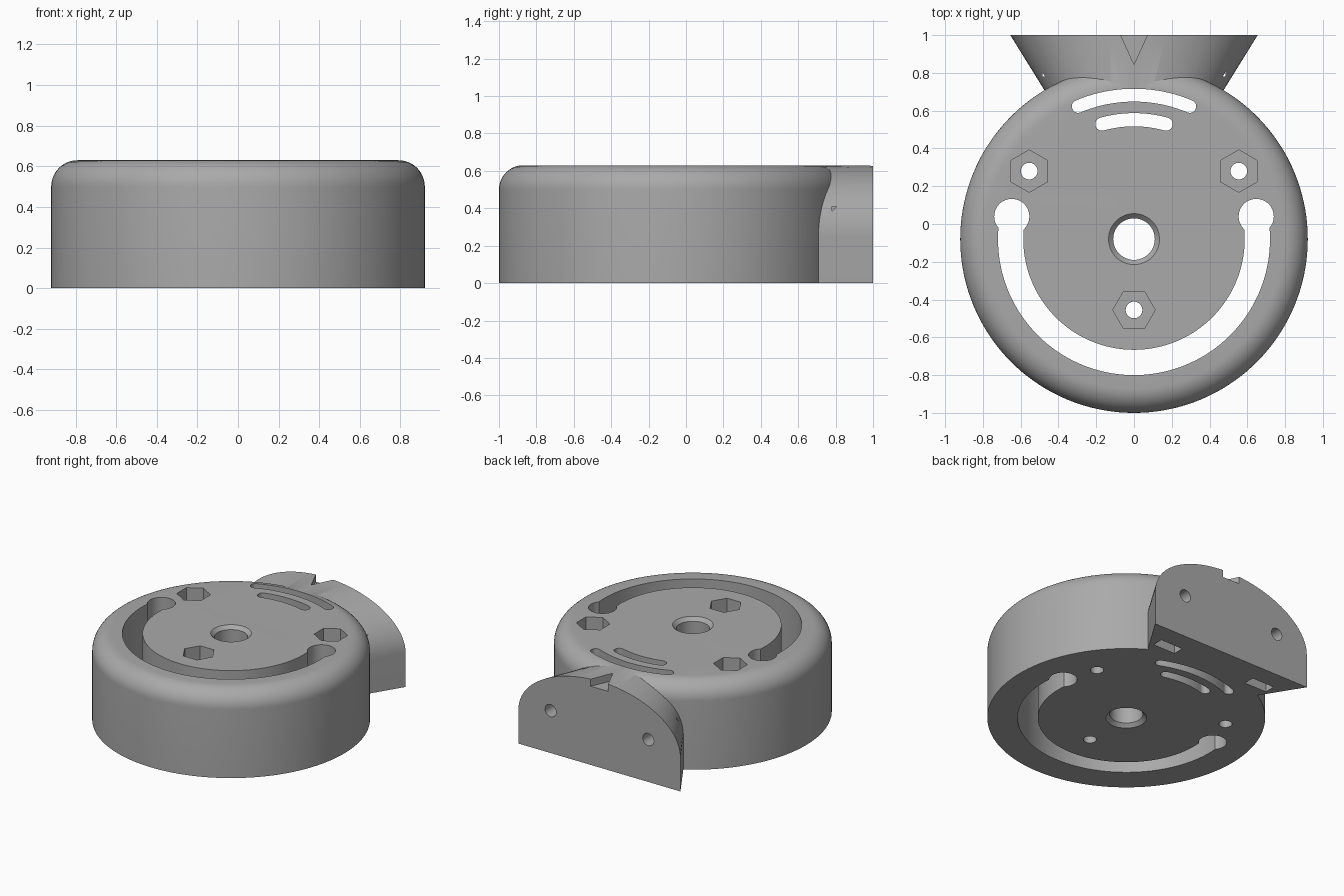
import bpy, bmesh
from math import sin, cos, pi, radians
from mathutils import Matrix

if "Cube" in bpy.data.objects:
    bpy.data.objects.remove(bpy.data.objects["Cube"])

CY, R, H, FILLET = -0.08, 0.92, 0.63, 0.13

grey = bpy.data.materials.new("plain_grey")
grey.use_nodes = True
grey.diffuse_color = (0.4, 0.4, 0.4, 1)
grey.node_tree.nodes["Principled BSDF"].inputs["Base Color"].default_value = (0.4, 0.4, 0.4, 1)


def loft(name, rings):
    """Closed solid skinned through rings of equal point count."""
    bm = bmesh.new()
    loops = [[bm.verts.new(p) for p in ring] for ring in rings]
    n = len(loops[0])
    for a, b in zip(loops, loops[1:]):
        for i in range(n):
            bm.faces.new((a[i], a[(i + 1) % n], b[(i + 1) % n], b[i]))
    bm.faces.new(loops[0][::-1])
    bm.faces.new(loops[-1])
    bmesh.ops.recalc_face_normals(bm, faces=bm.faces)
    mesh = bpy.data.meshes.new(name)
    bm.to_mesh(mesh)
    bm.free()
    ob = bpy.data.objects.new(name, mesh)
    mesh.materials.append(grey)
    bpy.context.scene.collection.objects.link(ob)
    return ob


def circle(x, y, z, r, n=48, start=0):
    return [(x + r * cos(start + 2 * pi * i / n), y + r * sin(start + 2 * pi * i / n), z)
            for i in range(n)]


def prism(name, outline, z0, z1):
    return loft(name, [[(x, y, z) for x, y in outline] for z in (z0, z1)])


def arc_slot(name, r, w, a0, a1, n=64):
    """Round-ended slot following an arc about the disc axis, angles in degrees."""
    a0, a1 = radians(a0), radians(a1)
    angles = [a0 + (a1 - a0) * i / n for i in range(n + 1)]
    pts = [((r + w) * cos(a), (r + w) * sin(a)) for a in angles]
    for k in range(1, 12):
        t = a1 + pi * k / 12
        pts.append((r * cos(a1) + w * cos(t), r * sin(a1) + w * sin(t)))
    pts += [((r - w) * cos(a), (r - w) * sin(a)) for a in reversed(angles)]
    for k in range(1, 12):
        t = a0 + pi + pi * k / 12
        pts.append((r * cos(a0) + w * cos(t), r * sin(a0) + w * sin(t)))
    return prism(name, [(x, y + CY) for x, y in pts], -0.1, H + 0.1)


def drill(name, x, y, r, z0=-0.1, z1=H + 0.1, n=48, start=0):
    return loft(name, [circle(x, y, z, r, n, start) for z in (z0, z1)])


def combine(target, tool, operation):
    mod = target.modifiers.new(operation.lower(), "BOOLEAN")
    mod.operation, mod.object, mod.solver = operation, tool, "EXACT"
    bpy.ops.object.select_all(action="DESELECT")
    bpy.context.view_layer.objects.active = target
    target.select_set(True)
    bpy.ops.object.modifier_apply(modifier=mod.name)
    bpy.data.objects.remove(tool)


# Disc with a rounded upper rim
profile = [(R, 0)]
for i in range(13):
    t = pi / 2 * i / 12
    profile.append((R - FILLET + FILLET * cos(t), H - FILLET + FILLET * sin(t)))
body = loft("disc_body", [circle(0, CY, z, r, 144) for r, z in profile])


# Flared arch mount at the back
def arch(y, shoulder=0.25, n=48):
    half = 0.655 - 0.62 * (1 - y)
    ring = [(half, y, 0)]
    for i in range(n + 1):
        t = pi * i / n
        ring.append((half * cos(t), y, shoulder + (H - 0.0005 - shoulder) * sin(t)))
    return ring + [(-half, y, 0)]


combine(body, loft("arch_mount", [arch(0.55), arch(1.0)]), "UNION")

cutters = []
# Central bore, chamfered at both ends
bore = [(0.16, -0.025), (0.11, 0.025), (0.11, H - 0.025), (0.16, H + 0.025)]
cutters.append(loft("bore", [circle(0, CY, z, r, 64) for r, z in bore]))

# Long adjusting slot with keyhole ends, and two short slots at the back
cutters.append(arc_slot("adjusting_slot", 0.653, 0.067, 170, 370, 96))
for side in (-1, 1):
    cutters.append(drill("keyhole", side * 0.647, 0.04, 0.093))
cutters.append(arc_slot("outer_slot", 0.762, 0.034, 67.2, 112.8))
cutters.append(arc_slot("inner_slot", 0.632, 0.035, 74.4, 105.6))

# Screw holes with hexagonal pockets
for x, y, turn in ((-0.555, 0.28, pi / 6), (0.555, 0.28, pi / 6), (0, -0.455, 0)):
    cutters.append(drill("hex_pocket", x, y, 0.112, 0.3, H + 0.1, 6, turn))
    cutters.append(drill("screw_hole", x, y, 0.044))

# Mount bolt holes, each crossing a nut slot open underneath
for side in (-1, 1):
    x = side * 0.395
    bolt = drill("bolt_hole", 0, 0, 0.045, -0.25, 0.1, 32)
    bolt.data.transform(Matrix.Translation((x, 1, 0.31)) @ Matrix.Rotation(-pi / 2, 4, "X"))
    cutters.append(bolt)
    box = [(x + a * 0.09, 0.82 + b * 0.04) for a, b in ((-1, -1), (1, -1), (1, 1), (-1, 1))]
    cutters.append(prism("nut_slot", box, -0.1, 0.41))

# Pointer notch on top of the mount
cutters.append(prism("pointer_notch", [(0, 0.845), (0.093, 1.05), (-0.093, 1.05)], H - 0.055, H + 0.1))

for cutter in cutters:
    combine(body, cutter, "DIFFERENCE")

bpy.ops.object.shade_smooth_by_angle(angle=radians(25))
